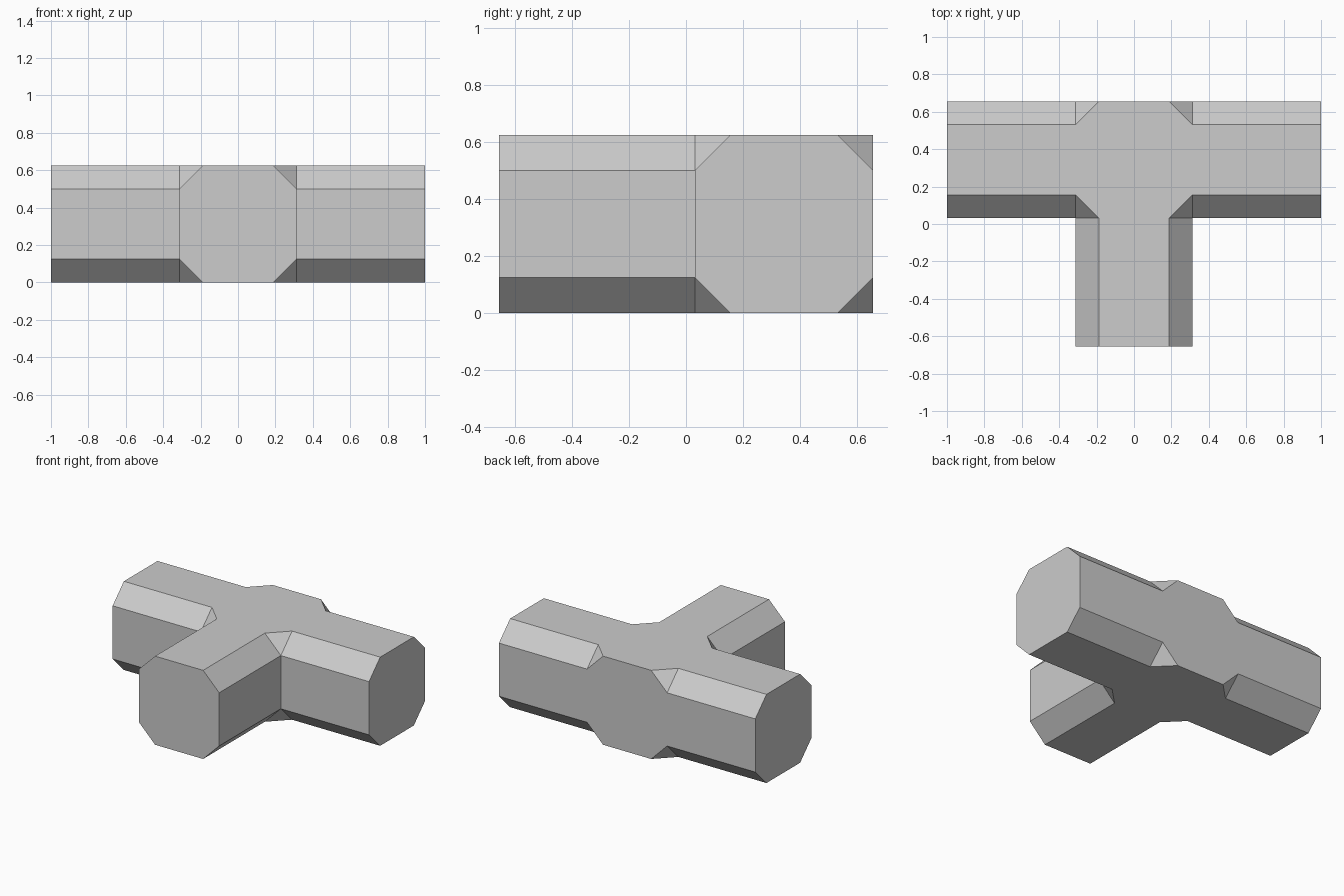
import bpy, bmesh
from mathutils import Vector

if "Cube" in bpy.data.objects:
    bpy.data.objects.remove(bpy.data.objects["Cube"])

SIZE = 0.625                # width of the hub and of every arm
CUT = 0.125                 # length cut from each hub corner
ARM = 1 - SIZE / 2          # arm length beyond the hub
HALF = SIZE / 2

bm = bmesh.new()

# Hub: cube with all eight corners cut off
bmesh.ops.create_cube(bm, size=SIZE)
for x in (-1, 1):
    for y in (-1, 1):
        for z in (-1, 1):
            n = Vector((x, y, z))
            res = bmesh.ops.bisect_plane(
                bm, geom=bm.verts[:] + bm.edges[:] + bm.faces[:],
                plane_co=n * (HALF - CUT / 3), plane_no=n, clear_outer=True)
            rim = [e for e in res["geom_cut"] if isinstance(e, bmesh.types.BMEdge)]
            bmesh.ops.contextual_create(bm, geom=rim)
bmesh.ops.recalc_face_normals(bm, faces=bm.faces[:])
bm.normal_update()

# Arms: extrude the left, right and front octagons of the hub
directions = [Vector((-1, 0, 0)), Vector((1, 0, 0)), Vector((0, -1, 0))]
ends = [max(bm.faces, key=lambda f: f.normal.dot(d)) for d in directions]
for face, d in zip(ends, directions):
    res = bmesh.ops.extrude_discrete_faces(bm, faces=[face])
    bmesh.ops.translate(bm, verts=res["faces"][0].verts[:], vec=d * ARM)

# Stand on the ground, centred front to back
bmesh.ops.translate(bm, verts=bm.verts[:], vec=(0, ARM / 2, HALF))
bmesh.ops.recalc_face_normals(bm, faces=bm.faces[:])

mesh = bpy.data.meshes.new("tee_connector")
bm.to_mesh(mesh)
bm.free()
grey = bpy.data.materials.new("light grey")
grey.diffuse_color = (0.604, 0.604, 0.604, 1)
grey.use_nodes = True
grey.node_tree.nodes["Principled BSDF"].inputs["Base Color"].default_value = grey.diffuse_color
mesh.materials.append(grey)
bpy.context.collection.objects.link(bpy.data.objects.new("tee_connector", mesh))
